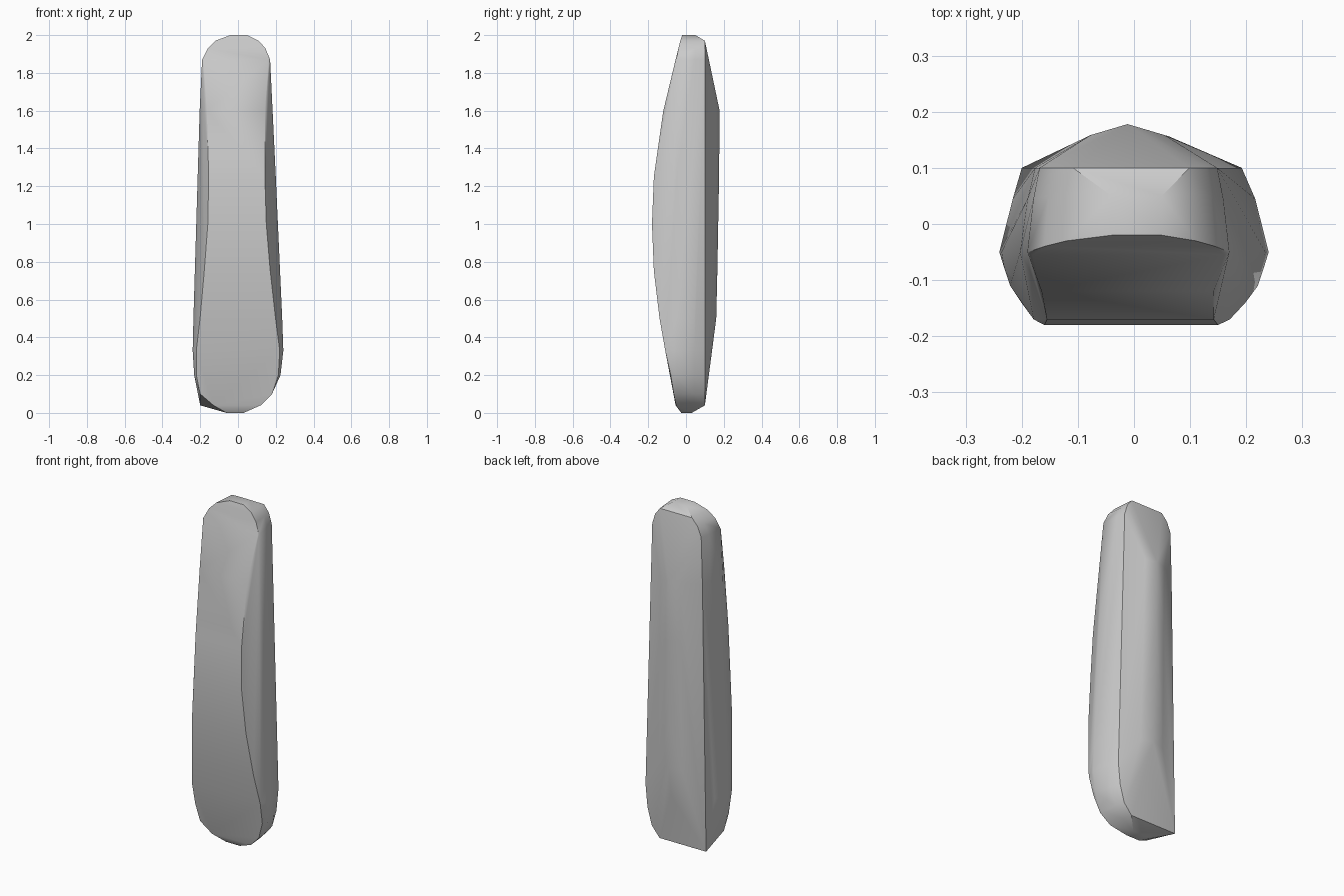
import bpy
import bmesh

# Remove the default cube
old = bpy.data.objects.get("Cube")
if old:
    bpy.data.objects.remove(old, do_unlink=True)


def make_material(name, colour):
    material = bpy.data.materials.new(name)
    material.use_nodes = True
    material.diffuse_color = colour
    material.node_tree.nodes["Principled BSDF"].inputs["Base Color"].default_value = colour
    return material


def section(height, left, right, front_ratio, front, back_ratio, back):
    """Outline of one level: flat front, bowed sides and a ridged back."""
    centre = (left + right) / 2
    half_width = (right - left) / 2
    side = max(front, -0.05)
    rim = min(back, 0.1)
    ridge = rim + 0.75 * (back - rim)
    outline = [
        (front_ratio, front),
        ((front_ratio + 1) / 2 + 0.02 * (1 - front_ratio), (front + side) / 2),
        (1, side),
        (0.5 + back_ratio / 2, (side + rim) / 2 + 0.02),
        (back_ratio, rim),
        (0.4 * back_ratio, ridge),
        (0, back),
    ]
    return [(centre + sign * ratio * half_width, depth, height)
            for ratio, depth in outline for sign in (-1, 1)]


# Levels: height, left, right, front flat ratio, front, back rim ratio, back
levels = [
    (2, -.04, .05, 1, -.02, 1, .05),
    (1.97, -.12, .11, 1, -.03, .9, .1),
    (1.93, -.16, .145, 1, -.04, .9, .1),
    (1.87, -.19, .17, .95, -.055, .88, .12),
    (1.6, -.203, .18, .8, -.12, .86, .178),
    (1.25, -.213, .2, .72, -.17, .83, .175),
    (1, -.22, .21, .72, -.18, .81, .17),
    (.75, -.228, .22, .78, -.17, .8, .166),
    (.5, -.236, .234, .85, -.14, .8, .16),
    (.33, -.24, .24, .92, -.11, .8, .138),
    (.2, -.232, .225, .95, -.08, .8, .12),
    (.1, -.2, .18, 1, -.065, .85, .107),
    (.04, -.13, .12, 1, -.055, .85, .1),
    (0, -.06, .03, 1, -.025, 1, .03),
]

# Body: skin stretched over all levels, with one pointed lower back corner
bm = bmesh.new()
for level in levels:
    for point in section(*level):
        bm.verts.new(point)
bm.verts.new((-.2, .1, .04))
bmesh.ops.remove_doubles(bm, verts=bm.verts, dist=0.004)
hull = bmesh.ops.convex_hull(bm, input=bm.verts)
unused = {v for v in hull["geom_interior"] + hull["geom_unused"]
          if isinstance(v, bmesh.types.BMVert)}
bmesh.ops.delete(bm, geom=list(unused), context="VERTS")
bmesh.ops.recalc_face_normals(bm, faces=bm.faces)

mesh = bpy.data.meshes.new("rounded_bar")
bm.to_mesh(mesh)
bm.free()
body = bpy.data.objects.new("rounded_bar", mesh)
bpy.context.collection.objects.link(body)
mesh.materials.append(make_material("light grey", (.6, .6, .6, 1)))

# Soft shading with crisp rims
bpy.ops.object.select_all(action="DESELECT")
body.select_set(True)
bpy.context.view_layer.objects.active = body
bpy.ops.object.shade_smooth_by_angle(angle=0.6)
